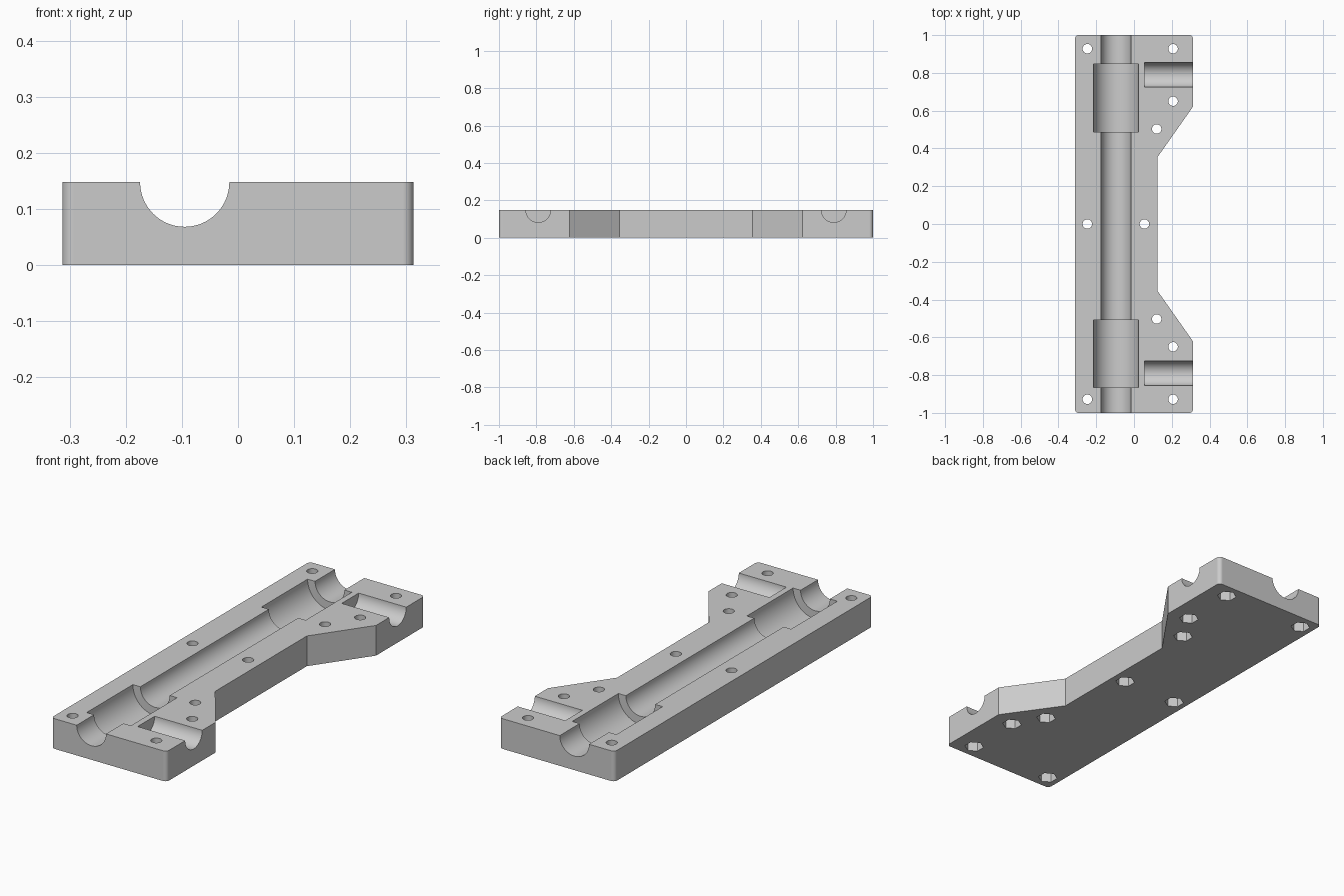
import bpy
import bmesh
from math import pi, radians
from mathutils import Matrix

default = bpy.data.objects.get("Cube")
if default:
    bpy.data.objects.remove(default, do_unlink=True)

HEIGHT = 0.148
ROD_X = -0.095

grey = bpy.data.materials.new("plain_grey")
grey.use_nodes = True
colour = (0.6, 0.6, 0.6, 1)
grey.diffuse_color = colour
grey.node_tree.nodes["Principled BSDF"].inputs["Base Color"].default_value = colour


def add_object(name, bm):
    mesh = bpy.data.meshes.new(name)
    bm.to_mesh(mesh)
    bm.free()
    mesh.materials.append(grey)
    obj = bpy.data.objects.new(name, mesh)
    bpy.context.collection.objects.link(obj)
    return obj


def cylinder(bm, centre, radius, length, axis="Z", sides=64):
    turn = {"X": Matrix.Rotation(pi / 2, 4, "Y"),
            "Y": Matrix.Rotation(pi / 2, 4, "X"),
            "Z": Matrix.Identity(4)}[axis]
    bmesh.ops.create_cone(bm, cap_ends=True, segments=sides, radius1=radius,
                          radius2=radius, depth=length,
                          matrix=Matrix.Translation(centre) @ turn)


def cut(target, name, bm):
    cutter = add_object(name, bm)
    cutter.hide_render = True
    mod = target.modifiers.new(name, "BOOLEAN")
    mod.operation = "DIFFERENCE"
    mod.solver = "EXACT"
    mod.object = cutter
    bpy.ops.object.modifier_apply(modifier=name)
    bpy.data.objects.remove(cutter, do_unlink=True)


# Plate: symmetric outline with a waist on its left side
half = [(0.125, 0.355), (0.313, 0.622), (0.313, 1.0), (-0.313, 1.0)]
outline = half + [(x, -y) for x, y in reversed(half)]
bm = bmesh.new()
base = bm.faces.new([bm.verts.new((x, y, 0)) for x, y in outline])
grown = bmesh.ops.extrude_face_region(bm, geom=[base])["geom"]
bmesh.ops.translate(bm, vec=(0, 0, HEIGHT),
                    verts=[v for v in grown if isinstance(v, bmesh.types.BMVert)])
bmesh.ops.recalc_face_normals(bm, faces=bm.faces)
corners = [e for e in bm.edges
           if abs(e.verts[0].co.z - e.verts[1].co.z) > 0.1
           and abs(e.verts[0].co.y) > 0.99]
bmesh.ops.bevel(bm, geom=corners, offset=0.02, segments=6, profile=0.5,
                affect="EDGES")
plate = add_object("bearing_plate", bm)
bpy.context.view_layer.objects.active = plate
plate.select_set(True)

# Long rod channel
bm = bmesh.new()
cylinder(bm, (ROD_X, 0, HEIGHT), 0.0795, 2.2, "Y")
cut(plate, "rod_channel", bm)

# Wider bearing pockets
bm = bmesh.new()
for y in (0.667, -0.686):
    cylinder(bm, (ROD_X, y, HEIGHT), 0.12, 0.358, "Y")
cut(plate, "bearing_pockets", bm)

# Side channels, open at the outer edge
bm = bmesh.new()
for y in (0.79, -0.79):
    cylinder(bm, (0.255, y, HEIGHT), 0.066, 0.4, "X")
cut(plate, "side_channels", bm)

# Bolt holes, mirrored front to back
bolts = [(-0.247, 0), (0.055, 0)]
for x, y in [(-0.247, 0.928), (0.207, 0.928), (0.207, 0.65), (0.12, 0.503)]:
    bolts += [(x, y), (x, -y)]
bm = bmesh.new()
for x, y in bolts:
    cylinder(bm, (x, y, HEIGHT / 2), 0.025, 0.4, sides=32)
cut(plate, "bolt_holes", bm)

# Hexagonal nut recesses underneath
bm = bmesh.new()
for x, y in bolts:
    cylinder(bm, (x, y, 0), 0.045, 0.11, sides=6)
cut(plate, "nut_recesses", bm)

# Smooth channels and corners, crisp edges
bpy.ops.object.shade_smooth_by_angle(angle=radians(28))
weighted = plate.modifiers.new("even_normals", "WEIGHTED_NORMAL")
weighted.keep_sharp = True
